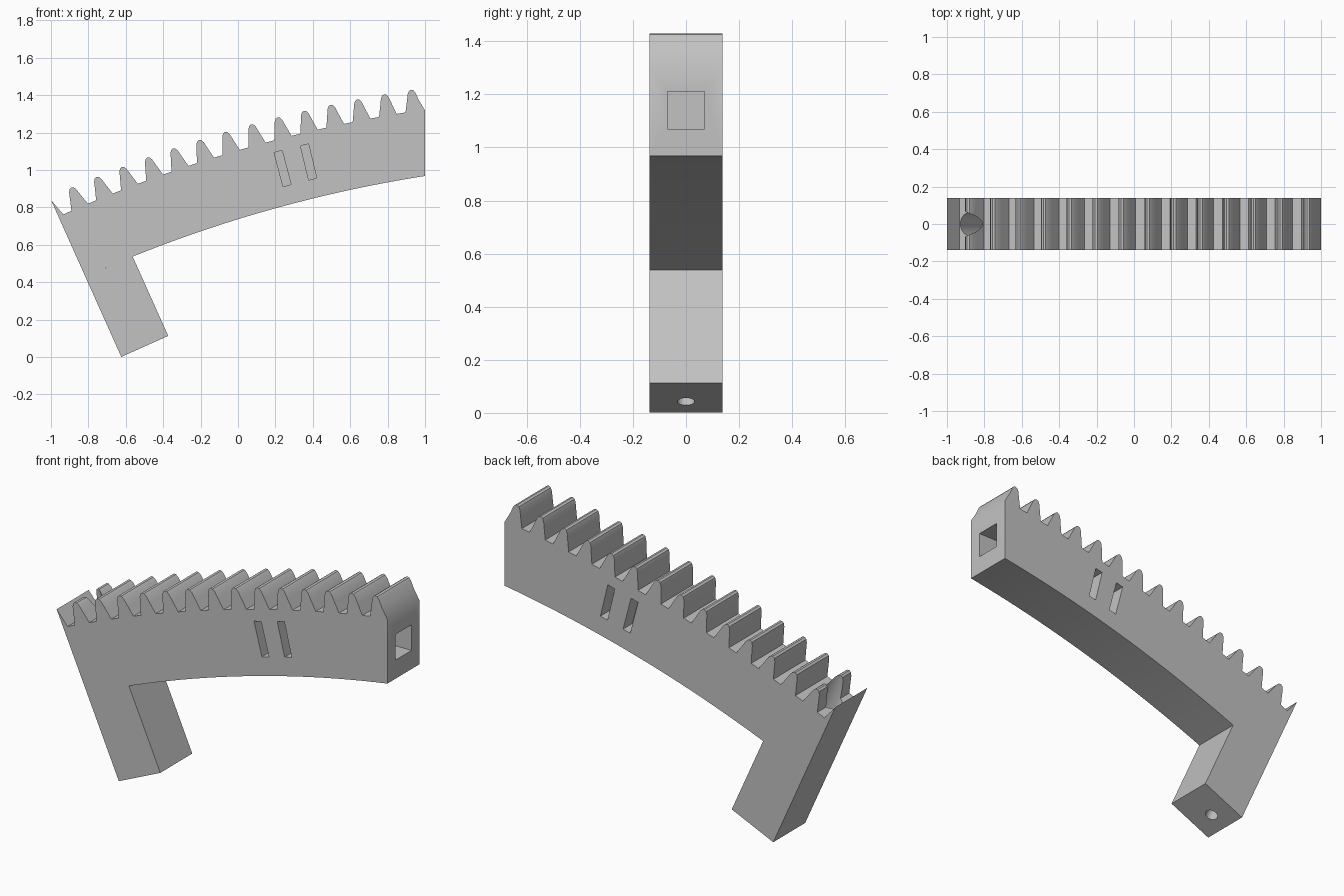
import bpy, bmesh
from math import sin, cos, radians, sqrt
from mathutils import Matrix, Vector

cube = bpy.data.objects.get("Cube")
if cube:
    bpy.data.objects.remove(cube, do_unlink=True)

# Shared arc geometry: everything sits on circles around one far centre
CX, CZ = 2.103, -6.084
R_IN, R_ROOT = 7.138, 7.49
HALF = 0.138              # half thickness in y
END = 24.14               # tilt of the radial end, degrees
FIRST, PITCH, TEETH = 23.19, 1.0985, 14
LEG_W, HOLE_T = 0.275, 0.102
TOOTH = [(-.048, R_ROOT), (-.032, 7.545), (-.021, 7.585), (-.012, 7.6),
         (0, 7.605), (.012, 7.6), (.021, 7.585), (.032, 7.545), (.048, R_ROOT)]

grey = bpy.data.materials.new("plain_grey")
grey.use_nodes = True
grey.diffuse_color = (0.54, 0.54, 0.54, 1)
grey.node_tree.nodes["Principled BSDF"].inputs["Base Color"].default_value = (0.54, 0.54, 0.54, 1)


def at(deg, r, t=0.0):
    """Point at radius r on the ray tilted deg left of up, shifted t along the tangent."""
    a = radians(deg)
    return (CX - sin(a) * r + cos(a) * t, CZ + cos(a) * r + sin(a) * t)


def finish(name, bm):
    bmesh.ops.recalc_face_normals(bm, faces=bm.faces)
    mesh = bpy.data.meshes.new(name)
    bm.to_mesh(mesh)
    bm.free()
    mesh.materials.append(grey)
    obj = bpy.data.objects.new(name, mesh)
    bpy.context.collection.objects.link(obj)
    return obj


def prism(name, outline):
    bm = bmesh.new()
    face = bm.faces.new([bm.verts.new((x, -HALF, z)) for x, z in outline])
    grown = bmesh.ops.extrude_face_region(bm, geom=[face])["geom"]
    bmesh.ops.translate(bm, vec=(0, 2 * HALF, 0),
                        verts=[v for v in grown if isinstance(v, bmesh.types.BMVert)])
    return finish(name, bm)


def frame(deg, r, t=0.0, y=0.0):
    """Matrix whose z axis runs along the ray."""
    x, z = at(deg, r, t)
    return Matrix.Translation((x, y, z)) @ Matrix.Rotation(-radians(deg), 4, 'Y')


def box_cutter(name, matrix, size):
    bm = bmesh.new()
    bmesh.ops.create_cube(bm, size=1, matrix=matrix @ Matrix.Diagonal((*size, 1)))
    return finish(name, bm)


def round_cutter(name, r0, r1, radius):
    bm = bmesh.new()
    bmesh.ops.create_cone(bm, cap_ends=True, segments=32, radius1=radius, radius2=radius,
                          depth=r1 - r0, matrix=frame(END, (r0 + r1) / 2, HOLE_T))
    return finish(name, bm)


def cut(obj, cutters):
    bpy.context.view_layer.objects.active = obj
    for c in cutters:
        mod = obj.modifiers.new("cut", 'BOOLEAN')
        mod.operation, mod.solver, mod.object = 'DIFFERENCE', 'EXACT', c
        bpy.ops.object.modifier_apply(modifier=mod.name)


# Curved rack: radial left end, row of teeth, upright right end, smooth inner arc
outline = [at(END, R_IN), at(END, 7.587), at(FIRST + PITCH, 7.545, .032), at(FIRST + PITCH, R_ROOT, .048)]
for i in range(TEETH):
    outline += [at(FIRST - i * PITCH, r, t) for t, r in TOOTH]
outline[-1] = (1.0, 1.318)
END_R = 8.90              # where the inner arc meets the upright end
outline.append((1.0, CZ + sqrt(R_IN ** 2 - (1 - CX) ** 2)))
STEPS = 32
outline += [at(END_R + (END - END_R) * k / STEPS, R_IN) for k in range(1, STEPS)]
rack = prism("curved_rack", outline)

# Square leg: straight sides, top follows the inner arc
leg_outline = [at(END, 6.668), at(END, 6.668, LEG_W)]
for k in range(6, -1, -1):
    t = LEG_W * k / 6
    leg_outline.append(at(END, sqrt(R_IN ** 2 - t * t), t))
leg = prism("square_leg", leg_outline)

# Screw hole with a wide recess from the toothed side
shaft = round_cutter("screw_shaft_cutter", 6.5, 7.4, 0.033)
recess = round_cutter("screw_recess_cutter", 7.2, 7.8, 0.067)

# Pairs of slots on both sides and a square socket in the right end
slots = [box_cutter("slot_cutter", frame(a, 7.333, 0, s * HALF), (0.044, 0.16, 0.188))
         for a in (14.73, 13.61) for s in (-1, 1)]
socket = box_cutter("socket_cutter", Matrix.Translation((1.0, 0, 1.14)), (0.5, 0.14, 0.14))

cut(rack, [recess, shaft, socket] + slots)
cut(leg, [shaft])
for c in [shaft, recess, socket] + slots:
    bpy.data.objects.remove(c, do_unlink=True)

# Smooth the arcs, holes and tooth tips while keeping hard edges
for obj in (rack, leg):
    bpy.ops.object.select_all(action='DESELECT')
    obj.select_set(True)
    bpy.context.view_layer.objects.active = obj
    bpy.ops.object.shade_smooth_by_angle(angle=radians(32))
